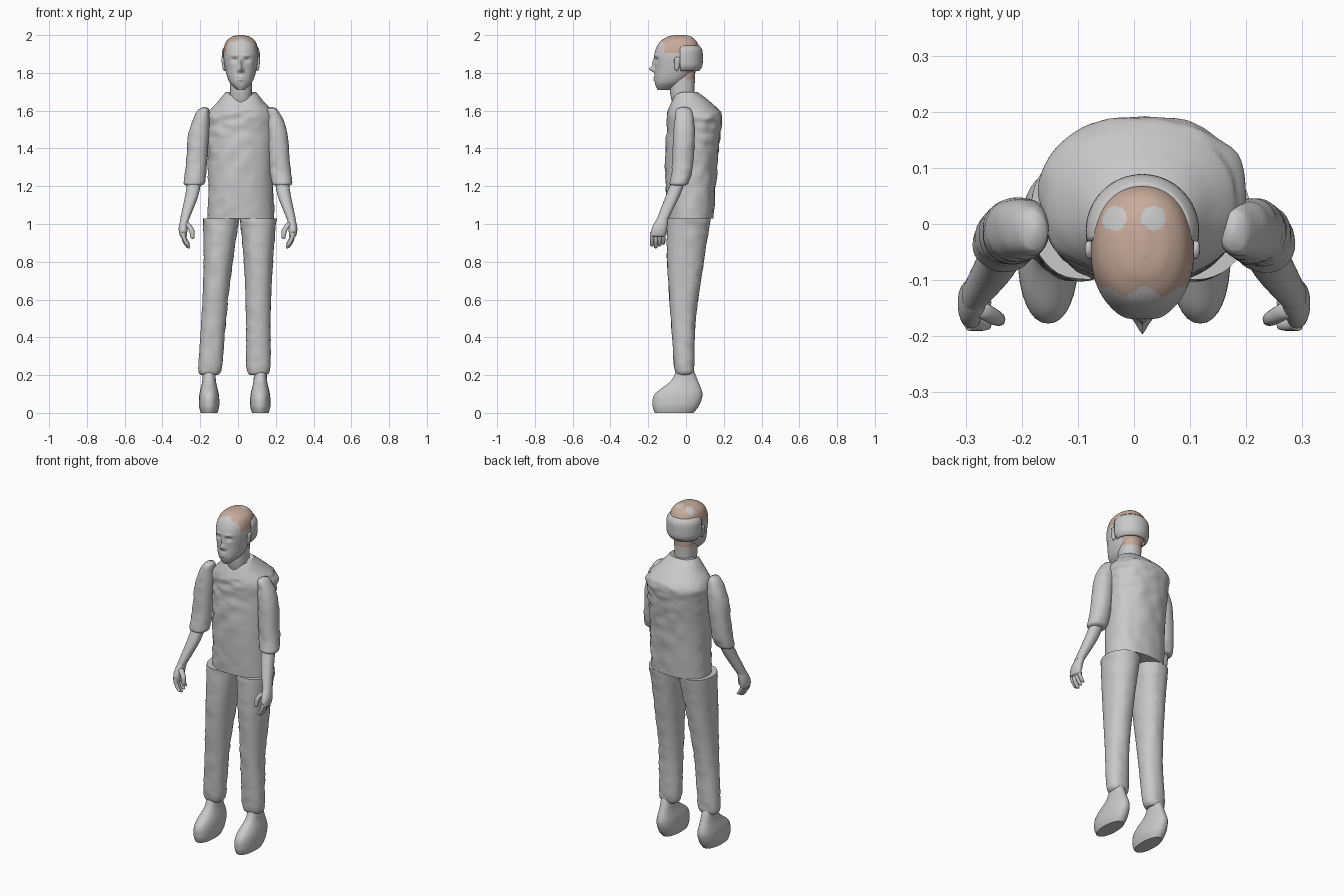
import bpy, bmesh, math
from mathutils import Vector, noise

cube = bpy.data.objects.get("Cube")
if cube:
    bpy.data.objects.remove(cube, do_unlink=True)


def material(name, red, green, blue):
    mat = bpy.data.materials.new(name)
    mat.use_nodes = True
    mat.diffuse_color = (red, green, blue, 1)
    bsdf = mat.node_tree.nodes["Principled BSDF"]
    bsdf.inputs["Base Color"].default_value = mat.diffuse_color
    return mat


grey = material("plain grey", red=0.58, green=0.58, blue=0.58)
tan = material("tan hair", red=0.58, green=0.41, blue=0.33)
middle = 0.015  # centre line of head and torso


def section(z, front, back, half, x=middle):
    """Horizontal section: height, centre x, centre y, half width, half depth."""
    return Vector((z, x, (front + back) / 2, half, (back - front) / 2))


def limb_section(z, x, y, wide, deep):
    return Vector((z, x, y, wide, deep))


def resample(sections, steps):
    """Pass a smooth spline through the sections."""
    last = len(sections) - 1
    for i in range(last):
        before, start = sections[max(i - 1, 0)], sections[i]
        end, after = sections[i + 1], sections[min(i + 2, last)]
        for step in range(steps):
            t = step / steps
            slope_in, slope_out = (end - before) / 2, (after - start) / 2
            ease = t * t * (3 - 2 * t)
            yield (start + (end - start) * ease
                   + slope_in * t * (1 - t) ** 2 - slope_out * t * t * (1 - t))
    yield sections[last]


def loft(name, sections, segments=32, steps=6, power=2.2, rounding=None,
         shape=None, paint=None, cut=None):
    """Skin the sections; rounding closes the ends, higher values more bluntly."""
    bm = bmesh.new()
    rings = []
    rows = list(resample(sections, steps))
    for index, (z, x, y, wide, deep) in enumerate(rows):
        if rounding:
            along = abs(2 * index / (len(rows) - 1) - 1)
            closing = max(0.1, math.sqrt(1 - along ** rounding))
            wide, deep = wide * closing, deep * closing
        ring = []
        for k in range(segments):
            angle = math.tau * k / segments
            c, s = math.cos(angle), math.sin(angle)
            co = Vector((x + wide * math.copysign(abs(c) ** (2 / power), c),
                         y + deep * math.copysign(abs(s) ** (2 / power), s), z))
            ring.append(bm.verts.new(shape(co) if shape else co))
        rings.append(ring)
    for low, high in zip(rings, rings[1:]):
        for k in range(segments):
            bm.faces.new((low[k - 1], low[k], high[k], high[k - 1]))
    if cut:
        doomed = [v for v in bm.verts if cut(v.co)]
        bmesh.ops.delete(bm, geom=doomed, context="VERTS")
    else:
        bm.faces.new(rings[0])
        bm.faces.new(rings[-1])
    bmesh.ops.recalc_face_normals(bm, faces=bm.faces)
    if paint:
        for face in bm.faces:
            face.material_index = int(paint(face.calc_center_median()))
    mesh = bpy.data.meshes.new(name)
    bm.to_mesh(mesh)
    bm.free()
    mesh.materials.append(grey)
    mesh.materials.append(tan)
    part = bpy.data.objects.new(name, mesh)
    bpy.context.collection.objects.link(part)
    bpy.ops.object.select_all(action="DESELECT")
    part.select_set(True)
    bpy.context.view_layer.objects.active = part
    bpy.ops.object.shade_smooth_by_angle(angle=math.radians(50))
    return part


def wrinkle(co, amount=0.004):
    push = amount * noise.noise(Vector((co.x, co.y, co.z * 1.6)) * 17)
    return co + Vector((push, push, 0))


# Shirt with creases and a dipped neckline
def shirt_shape(co):
    if 1.05 < co.z < 1.6:
        return wrinkle(co, amount=0.008)
    if co.z > 1.6 and co.y < 0:
        across = max(0, 1 - abs(co.x - middle) / 0.09)
        co.z -= 0.5 * (co.z - 1.6) * across * min(1, -co.y / 0.06)
    return co


loft("shirt", [
    section(z=1.03, front=-0.1, back=0.145, half=0.176),
    section(z=1.3, front=-0.11, back=0.165, half=0.172),
    section(z=1.5, front=-0.1, back=0.185, half=0.18),
    section(z=1.58, front=-0.1, back=0.19, half=0.18),
    section(z=1.65, front=-0.085, back=0.125, half=0.12),
    section(z=1.7, front=-0.07, back=0.06, half=0.08),
], segments=64, steps=10, shape=shirt_shape)

# Neck with hair at the nape
loft("neck", [
    section(z=1.6, front=-0.06, back=0.05, half=0.06),
    section(z=1.7, front=-0.085, back=0.045, half=0.058),
    section(z=1.82, front=-0.08, back=0.05, half=0.06),
], paint=lambda c: c.z > 1.765 and c.y > 0)


# Facial relief, as soft bumps and hollows
def bump(co, z, wide, tall, push, x=0.0):
    across = (abs(co.x - middle) - x) / wide
    return push * math.exp(-across ** 2 - ((co.z - z) / tall) ** 2)


def face_shape(co):
    if co.y < -0.07:
        nose = bump(co, z=1.82, wide=0.012, tall=0.014, push=0.03)
        bridge = bump(co, z=1.85, wide=0.008, tall=0.022, push=0.012)
        nostrils = bump(co, z=1.81, wide=0.006, tall=0.006, push=0.008, x=0.014)
        lips = bump(co, z=1.77, wide=0.02, tall=0.012, push=0.009)
        mouth = bump(co, z=1.77, wide=0.024, tall=0.003, push=-0.008)
        sockets = bump(co, z=1.868, wide=0.016, tall=0.011, push=-0.014, x=0.033)
        eyes = bump(co, z=1.866, wide=0.009, tall=0.005, push=0.006, x=0.033)
        brows = bump(co, z=1.892, wide=0.022, tall=0.007, push=0.005, x=0.033)
        co.y -= nose + bridge + nostrils + lips + mouth + sockets + eyes + brows
    return co


def is_hair(c):
    crown = c.z > 1.905 and c.y > -0.12 + 0.008 * math.sin(c.x * 90)
    bald = c.z > 1.96 and math.hypot(abs(c.x) - 0.035, c.y - 0.01) < 0.022
    nape = c.z < 1.82 and c.y > 0
    return (crown and not bald) or nape


loft("head", [
    section(z=1.71, front=-0.15, back=-0.08, half=0.02),
    section(z=1.75, front=-0.165, back=-0.01, half=0.06),
    section(z=1.82, front=-0.165, back=0.055, half=0.083),
    section(z=1.9, front=-0.167, back=0.075, half=0.092),
    section(z=1.96, front=-0.142, back=0.06, half=0.081),
    section(z=1.99, front=-0.1, back=0.03, half=0.05),
    section(z=2, front=-0.06, back=0, half=0.012),
], segments=96, steps=14, shape=face_shape, paint=is_hair)


# Shell around the back of the head
def shell_section(t):
    radius = 0.101 - 0.02 * abs(t) ** 4
    return limb_section(z=1.878 + 0.068 * t, x=middle, y=-0.012, wide=radius, deep=radius)


shell = loft("back_head_shell", [shell_section(i / 4) for i in range(-4, 5)],
             segments=64, steps=2, power=2, cut=lambda c: c.y < -0.036)
thickness = shell.modifiers.new("thickness", "SOLIDIFY")
thickness.thickness = 0.006

for label, side in (("left", 1), ("right", -1)):
    def limb(part, *sections, **options):
        """Loft a part written for the left side, mirrored when on the right."""
        placed = [limb_section(z, side * x, y, wide, deep) for z, x, y, wide, deep in sections]
        loft(label + "_" + part, placed, **options)

    # Ear
    limb("ear",
         limb_section(z=1.81, x=0.087 + side * middle, y=-0.05, wide=0.008, deep=0.01),
         limb_section(z=1.885, x=0.096 + side * middle, y=-0.044, wide=0.009, deep=0.02),
         segments=16, steps=10, rounding=4)

    # Sleeve, forearm and palm
    limb("sleeve",
         limb_section(z=1.62, x=0.178, y=-0.012, wide=0.026, deep=0.04),
         limb_section(z=1.5, x=0.205, y=-0.01, wide=0.053, deep=0.056),
         limb_section(z=1.3, x=0.222, y=-0.02, wide=0.056, deep=0.055),
         limb_section(z=1.2, x=0.235, y=-0.04, wide=0.056, deep=0.05),
         steps=10, rounding=16, shape=wrinkle)
    limb("forearm",
         limb_section(z=1.24, x=0.23, y=-0.035, wide=0.036, deep=0.036),
         limb_section(z=1.15, x=0.245, y=-0.07, wide=0.035, deep=0.037),
         limb_section(z=1.02, x=0.284, y=-0.127, wide=0.023, deep=0.03))
    limb("palm",
         limb_section(z=1.04, x=0.28, y=-0.12, wide=0.02, deep=0.028),
         limb_section(z=0.98, x=0.29, y=-0.14, wide=0.024, deep=0.04),
         limb_section(z=0.93, x=0.29, y=-0.15, wide=0.018, deep=0.04),
         rounding=10)

    # Four curled fingers and a thumb
    for i in range(4):
        y = -0.18 + 0.02 * i
        tip = 0.87 + 0.01 * abs(i - 1)
        limb("finger_" + str(i + 1),
             limb_section(z=0.96, x=0.292, y=y, wide=0.011, deep=0.011),
             limb_section(z=tip + 0.04, x=0.284, y=y, wide=0.011, deep=0.011),
             limb_section(z=tip, x=0.26, y=y, wide=0.01, deep=0.01),
             segments=12, rounding=8)
    limb("thumb",
         limb_section(z=1.01, x=0.277, y=-0.15, wide=0.016, deep=0.015),
         limb_section(z=0.97, x=0.247, y=-0.167, wide=0.015, deep=0.013),
         limb_section(z=0.92, x=0.24, y=-0.172, wide=0.01, deep=0.01),
         segments=12, rounding=8)

    # Trouser leg, the right one standing a little wider
    def leg_section(z, front, back, half):
        x = 0.108 if side > 0 else -0.088 - 0.075 * (1.03 - z)
        return section(z, front, back, half, x)

    loft(label + "_trouser_leg", [
        leg_section(z=1.03, front=-0.1, back=0.13, half=0.097),
        leg_section(z=0.8, front=-0.1, back=0.095, half=0.077),
        leg_section(z=0.5, front=-0.08, back=0.052, half=0.065),
        leg_section(z=0.25, front=-0.063, back=0.043, half=0.064),
        leg_section(z=0.2, front=-0.045, back=0.03, half=0.045),
    ], segments=40, steps=12, shape=wrinkle)

    # Foot
    def foot_section(z, front, back, half):
        return section(z, front, back, half, x=0.118 if side > 0 else -0.153)

    loft(label + "_foot", [
        foot_section(z=0, front=-0.165, back=0.04, half=0.044),
        foot_section(z=0.04, front=-0.177, back=0.07, half=0.054),
        foot_section(z=0.1, front=-0.165, back=0.087, half=0.051),
        foot_section(z=0.17, front=-0.08, back=0.063, half=0.036),
        foot_section(z=0.24, front=-0.045, back=0.035, half=0.034),
    ])
